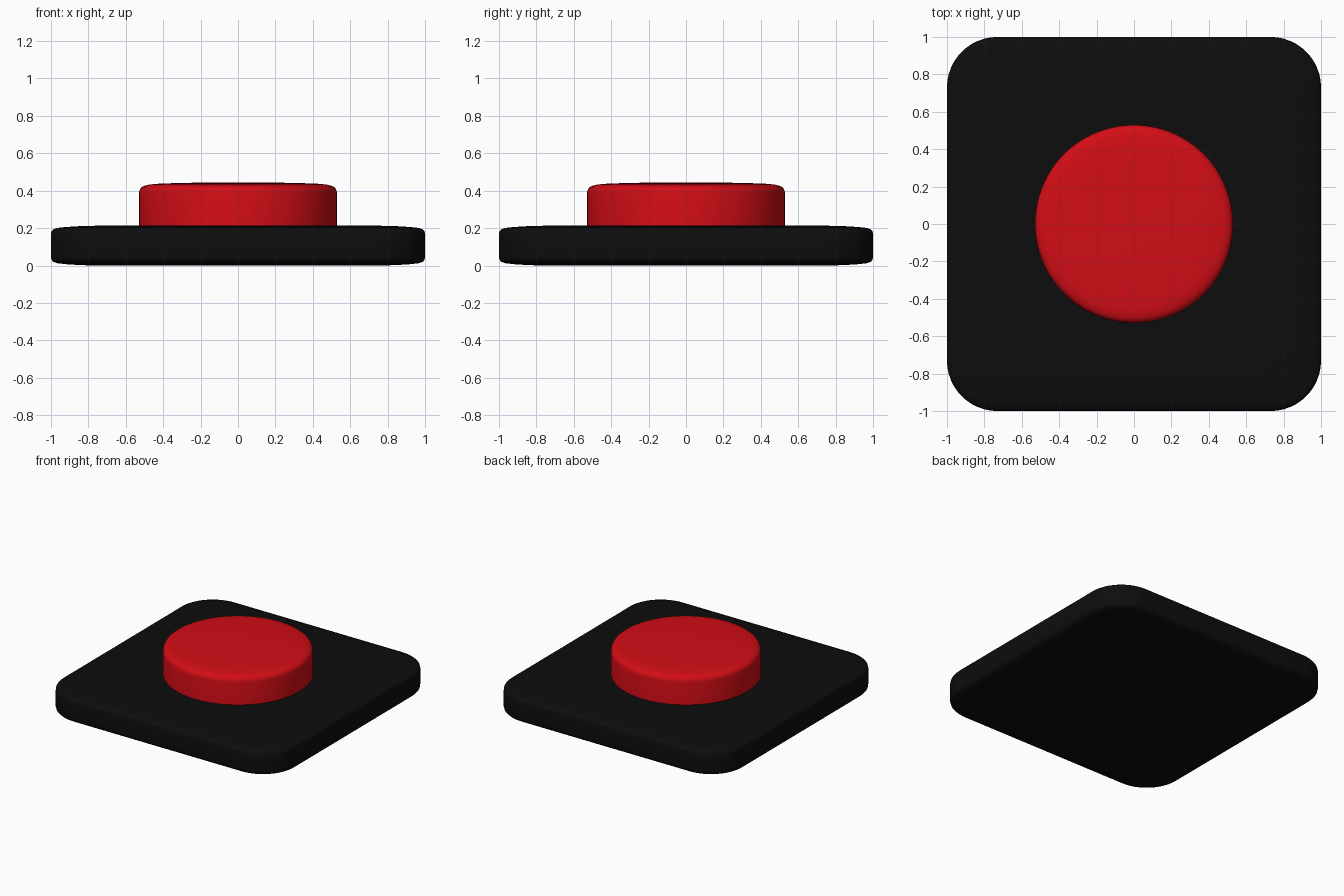
import bpy, bmesh
from math import sin, cos, pi

if "Cube" in bpy.data.objects:
    bpy.data.objects.remove(bpy.data.objects["Cube"])


def loft(name, rings, color):
    """Skin a stack of closed rings and cap both ends."""
    bm = bmesh.new()
    loops = [[bm.verts.new(p) for p in ring] for ring in rings]
    n = len(loops[0])
    for a, b in zip(loops, loops[1:]):
        for i in range(n):
            j = (i + 1) % n
            bm.faces.new((a[i], a[j], b[j], b[i]))
    bm.faces.new(loops[0][::-1])
    bm.faces.new(loops[-1])
    bmesh.ops.recalc_face_normals(bm, faces=bm.faces)
    me = bpy.data.meshes.new(name)
    bm.to_mesh(me)
    bm.free()
    ob = bpy.data.objects.new(name, me)
    bpy.context.collection.objects.link(ob)
    mat = bpy.data.materials.new(name + "_color")
    mat.diffuse_color = color
    mat.use_nodes = True
    mat.node_tree.nodes["Principled BSDF"].inputs["Base Color"].default_value = mat.diffuse_color
    me.materials.append(mat)
    bpy.ops.object.select_all(action='DESELECT')
    ob.select_set(True)
    bpy.context.view_layer.objects.active = ob
    bpy.ops.object.shade_smooth_by_angle(angle=pi / 4)
    return ob


def rounded_square(inset, z, seg=12):
    half, r = 1 - inset, 0.27 - 0.5 * inset
    pts = []
    for k, (sx, sy) in enumerate([(1, 1), (-1, 1), (-1, -1), (1, -1)]):
        for i in range(seg + 1):
            a = pi / 2 * (k + i / seg)
            pts.append((sx * (half - r) + r * cos(a), sy * (half - r) + r * sin(a), z))
    return pts


def circle(r, z, n=96):
    return [(r * cos(2 * pi * i / n), r * sin(2 * pi * i / n), z) for i in range(n)]


# Base plate: softly crowned slab, same edge profile above and below
H = 0.213
edge = [(0.25, 0), (0.16, 0.002), (0.08, 0.007), (0.035, 0.012),
        (0.012, 0.02), (0.003, 0.03), (0, 0.045)]
profile = edge + [(i, H - z) for i, z in reversed(edge)]
loft("base_plate", [rounded_square(i, z) for i, z in profile], (0.004, 0.004, 0.004, 1))

# Push button: round cap with soft rim and slightly domed top
cap = [(0.53, 0.15), (0.53, 0.385), (0.527, 0.402), (0.519, 0.416), (0.503, 0.426),
       (0.475, 0.433), (0.42, 0.438), (0.32, 0.441), (0.18, 0.444), (0.05, 0.445)]
loft("push_button", [circle(r, z) for r, z in cap], (0.65, 0.004, 0.008, 1))
